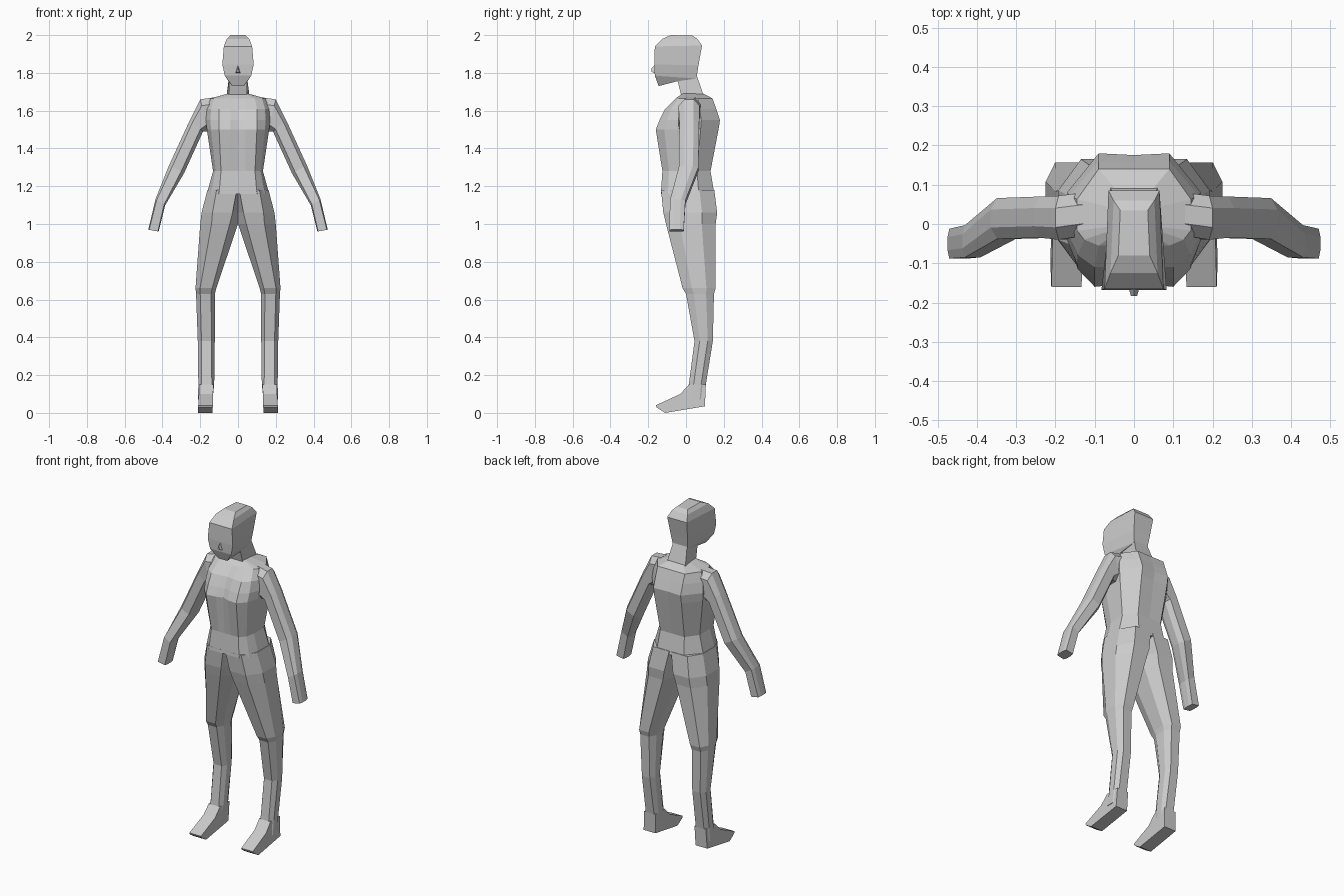
import bpy, bmesh


def loft(name, rings, mirror=False):
    """Skin a stack of equal-length point rings and cap both ends."""
    bm = bmesh.new()
    vs = [[bm.verts.new(p) for p in r] for r in rings]
    n = len(vs[0])
    for a, b in zip(vs, vs[1:]):
        for i in range(n):
            j = (i + 1) % n
            bm.faces.new((a[i], a[j], b[j], b[i]))
    bm.faces.new(vs[0][::-1])
    bm.faces.new(vs[-1])
    bmesh.ops.recalc_face_normals(bm, faces=bm.faces)
    me = bpy.data.meshes.new(name)
    bm.to_mesh(me)
    bm.free()
    ob = bpy.data.objects.new(name, me)
    bpy.context.collection.objects.link(ob)
    if mirror:
        m = ob.modifiers.new("Mirror", 'MIRROR')
        m.use_axis[0] = True
        m.use_mirror_merge = False
    return ob


def limb_ring(xi, zi, xo, zo, y0, y1, ci, co, cy=0.28):
    """Eight-sided limb section from an inner to an outer edge."""
    d = cy * (y1 - y0)
    uv = [(ci, y0), (1 - co, y0), (1, y0 + d), (1, y1 - d),
          (1 - co, y1), (ci, y1), (0, y1 - d), (0, y0 + d)]
    return [(xi + u * (xo - xi), y, zi + u * (zo - zi)) for u, y in uv]


def torso_ring(z, xf, xs, yf, yb, xb, g):
    """Symmetric torso section with a shallow centre groove."""
    half = [(0.04, yf + g * 0.3), (xf, yf), ((xf + xs) * 0.54, yf * 0.72),
            (xs, yf * 0.3), (xs, yb * 0.45), (xb, yb)]
    pts = [(0, yf + g)] + half + [(0, yb - g * 0.3)] + [(-x, y) for x, y in half[::-1]]
    return [(x, y, z) for x, y in pts]


def tilted_ring(yf, zf, yb, zb, wf, wb):
    """Four-cornered head section, front edge and back edge."""
    return [(-wf, yf, zf), (wf, yf, zf), (wb, yb, zb), (-wb, yb, zb)]


# Torso
loft("torso", [torso_ring(*r) for r in [
    (1.16, 0.10, 0.165, -0.133, 0.150, 0.09, 0),
    (1.28, 0.09, 0.132, -0.125, 0.130, 0.08, 0),
    (1.50, 0.10, 0.165, -0.160, 0.172, 0.09, 0.02),
    (1.55, 0.10, 0.170, -0.140, 0.180, 0.09, 0.015),
    (1.61, 0.10, 0.165, -0.110, 0.160, 0.09, 0.01),
    (1.665, 0.09, 0.145, -0.055, 0.140, 0.09, 0),
    (1.69, 0.04, 0.055, -0.020, 0.092, 0.05, 0)]])

# Legs
loft("leg", [limb_ring(xi, z, xo, z, y0, y1, ci, co) for xi, xo, z, y0, y1, ci, co in [
    (0, 0.162, 1.18, -0.132, 0.150, 0.04, 0.3),
    (0, 0.193, 1.06, -0.120, 0.165, 0.15, 0.3),
    (0, 0.20, 1.00, -0.106, 0.157, 0.22, 0.3),
    (0.115, 0.225, 0.66, -0.018, 0.157, 0.2, 0.22),
    (0.122, 0.222, 0.63, 0.0, 0.148, 0.2, 0.22),
    (0.123, 0.213, 0.38, 0.045, 0.142, 0.2, 0.22),
    (0.126, 0.210, 0.15, 0.015, 0.105, 0.15, 0.2),
    (0.135, 0.212, 0.07, 0.0, 0.100, 0.15, 0.2)]], True)

# Feet: side profile between an inner and an outer face
sole = [(0.015, 0.15), (-0.03, 0.10), (-0.16, 0.04), (-0.155, 0.028),
        (-0.11, 0.0), (0.10, 0.035), (0.105, 0.15)]
loft("foot", [[(x + k * (0.15 - z), y, z) for y, z in sole]
              for x, k in ((0.13, 0.03), (0.205, 0.05))], True)

# Arms and hands
loft("arm", [limb_ring(*r) for r in [
    (0.12, 1.50, 0.13, 1.67, -0.03, 0.08, 0.2, 0.2),
    (0.16, 1.49, 0.20, 1.66, -0.04, 0.072, 0.2, 0.2),
    (0.185, 1.49, 0.255, 1.55, -0.035, 0.07, 0.2, 0.2),
    (0.285, 1.27, 0.365, 1.31, -0.038, 0.066, 0.2, 0.2),
    (0.385, 1.10, 0.437, 1.13, -0.085, -0.003, 0.12, 0.12),
    (0.420, 0.96, 0.475, 0.97, -0.088, -0.012, 0.08, 0.08)]], True)

# Neck
loft("neck", [tilted_ring(*r) for r in [
    (-0.02, 1.66, 0.092, 1.685, 0.05, 0.06),
    (-0.05, 1.78, 0.052, 1.80, 0.045, 0.045)]])

# Head
loft("head", [tilted_ring(*r) for r in [
    (-0.145, 1.73, -0.05, 1.755, 0.03, 0.05),
    (-0.165, 1.785, 0.055, 1.77, 0.07, 0.048),
    (-0.168, 1.845, 0.066, 1.84, 0.083, 0.056),
    (-0.165, 1.94, 0.085, 1.945, 0.075, 0.065),
    (-0.125, 1.98, 0.06, 1.98, 0.06, 0.052),
    (-0.08, 2.0, 0.035, 1.997, 0.04, 0.035)]])

# Nose
loft("nose", [
    [(-0.016, -0.155, 1.795), (0.016, -0.155, 1.795), (0, -0.155, 1.85)],
    [(-0.008, -0.183, 1.805), (0.008, -0.183, 1.805), (0, -0.183, 1.825)]])
